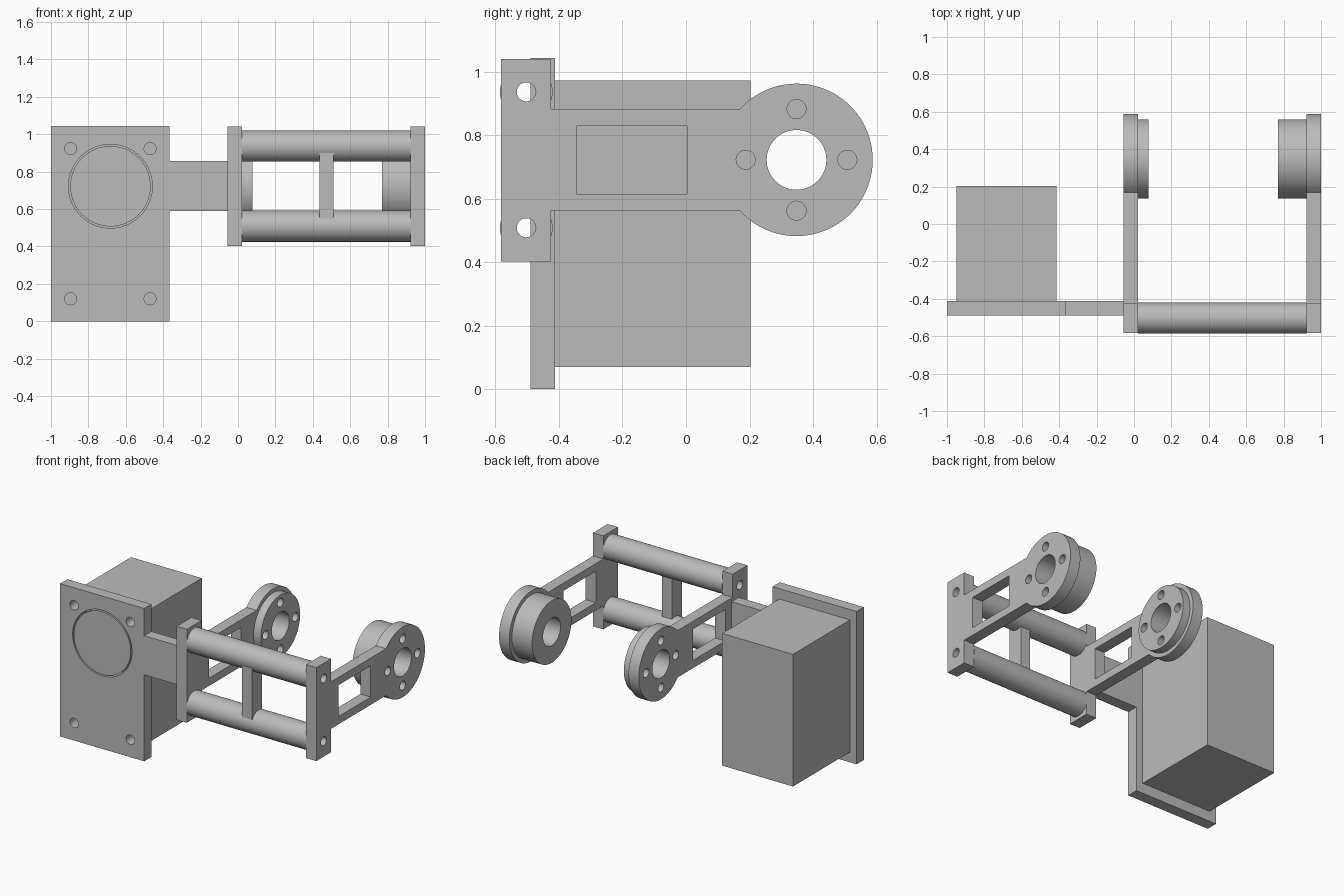
import bpy, bmesh, math

cube = bpy.data.objects.get("Cube")
if cube:
    bpy.data.objects.remove(cube, do_unlink=True)

GREY = (0.5, 0.5, 0.5, 1)
mat = bpy.data.materials.new("machined_grey")
mat.use_nodes = True
mat.diffuse_color = GREY
mat.node_tree.nodes["Principled BSDF"].inputs["Base Color"].default_value = GREY


def circle(u, v, r, start=0, end=360, n=64):
    """Points on an arc; a full turn omits the repeated end point."""
    count = n if end - start == 360 else n + 1
    angles = [math.radians(start + (end - start) * i / n) for i in range(count)]
    return [(u + r * math.cos(a), v + r * math.sin(a)) for a in angles]


def rect(u0, u1, v0, v1):
    return [(u0, v0), (u1, v0), (u1, v1), (u0, v1)]


def extrude(name, axis, points, a, b):
    """Solid from a profile: (y, z) along x, or (x, z) along y."""
    bm = bmesh.new()

    def place(p, d):
        return (d, p[0], p[1]) if axis == "x" else (p[0], d, p[1])

    lower = [bm.verts.new(place(p, a)) for p in points]
    upper = [bm.verts.new(place(p, b)) for p in points]
    bm.faces.new(lower)
    bm.faces.new(upper)
    for i in range(len(points)):
        j = (i + 1) % len(points)
        bm.faces.new((lower[i], lower[j], upper[j], upper[i]))
    bmesh.ops.recalc_face_normals(bm, faces=bm.faces)
    mesh = bpy.data.meshes.new(name)
    bm.to_mesh(mesh)
    bm.free()
    obj = bpy.data.objects.new(name, mesh)
    bpy.context.collection.objects.link(obj)
    mesh.materials.append(mat)
    return obj


def finish(obj, axis="x", holes=(), a=-2, b=2):
    """Cut the hole profiles between a and b, then shade."""
    bpy.ops.object.select_all(action="DESELECT")
    bpy.context.view_layer.objects.active = obj
    obj.select_set(True)
    for points in holes:
        cutter = extrude("cutter", axis, points, a, b)
        cutter.hide_render = True
        mod = obj.modifiers.new("cut", "BOOLEAN")
        mod.operation = "DIFFERENCE"
        mod.solver = "EXACT"
        mod.object = cutter
        bpy.ops.object.modifier_apply(modifier=mod.name)
        bpy.data.objects.remove(cutter, do_unlink=True)
    bpy.ops.object.shade_smooth_by_angle(angle=math.radians(30))


# Shared layout
MID_Z = 0.722
HUB_Y, HUB_R = 0.348, 0.24
ROD_Y, ROD_R = -0.503, 0.083
ROD_ZS = (MID_Z - 0.214, MID_Z + 0.214)
ARM_HALF = 0.16
bore = circle(HUB_Y, MID_Z, 0.094)
bolts = [circle(HUB_Y + 0.16 * dy, MID_Z + 0.16 * dz, 0.03, n=32)
         for dy, dz in ((1, 0), (0, 1), (-1, 0), (0, -1))]
rod_holes = [circle(ROD_Y, z, 0.03, n=32) for z in ROD_ZS]

# Side arms: end block, windowed arm and round hub in one outline
turn = 180 - math.degrees(math.asin(ARM_HALF / HUB_R))
outline = ([(-0.425, MID_Z + ARM_HALF), (-0.425, 1.04), (-0.583, 1.04),
            (-0.583, 0.402), (-0.425, 0.402), (-0.425, MID_Z - ARM_HALF)]
           + circle(HUB_Y, MID_Z, HUB_R, -turn, turn))
window = rect(-0.345, 0.003, 0.615, 0.829)
for side, x0, x1 in (("left", 0.922, 1.0), ("right", -0.055, 0.022)):
    arm = extrude(side + "_arm", "x", outline, x0, x1)
    finish(arm, "x", [window, bore] + bolts + rod_holes)

# Hub bosses facing inward: a short drilled one and a long one
short_boss = extrude("short_boss", "x", circle(HUB_Y, MID_Z, 0.212), 0.022, 0.077)
finish(short_boss, "x", [bore] + bolts)
long_boss = extrude("long_boss", "x", circle(HUB_Y, MID_Z, 0.212), 0.77, 0.922)
finish(long_boss, "x", [bore])

# Hollow cross rods
for name, z, hole in zip(("lower_rod", "upper_rod"), ROD_ZS, rod_holes):
    rod = extrude(name, "x", circle(ROD_Y, z, ROD_R), 0.022, 0.922)
    finish(rod, "x", [hole])

# Upright brace between the rods
brace = extrude("brace", "y", rect(0.435, 0.51, 0.55, 0.9), -0.577, -0.47)
finish(brace)

# Motor mounting plate with its bridge to the right arm
plate_outline = [(-1, 0), (-0.365, 0), (-0.365, 0.59), (-0.055, 0.59),
                 (-0.055, 0.857), (-0.365, 0.857), (-0.365, 1.043), (-1, 1.043)]
screws = [circle(x, z, 0.032, n=32) for x in (-0.895, -0.47) for z in (0.12, 0.923)]
plate = extrude("mounting_plate", "y", plate_outline, -0.49, -0.412)
finish(plate, "y", screws + [circle(-0.682, MID_Z, 0.224)])

# Motor body and its round face showing through the plate
finish(extrude("motor_body", "y", rect(-0.95, -0.415, 0.07, 0.972), -0.412, 0.203))
finish(extrude("motor_face", "y", circle(-0.682, MID_Z, 0.215), -0.49, -0.412))
